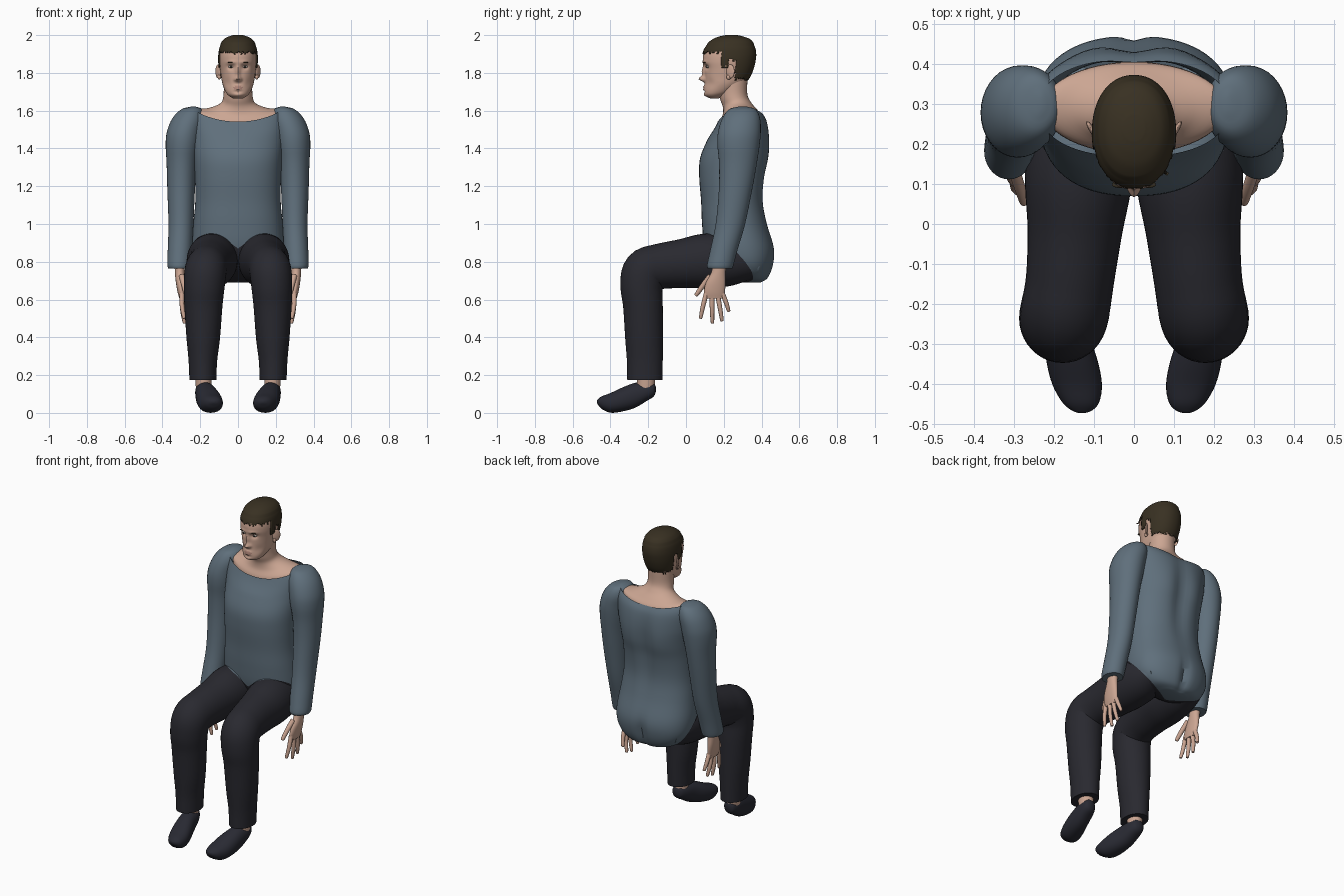
import bpy, bmesh, math, random
from mathutils import Vector

random.seed(4)
cube = bpy.data.objects.get("Cube")
if cube:
    bpy.data.objects.remove(cube, do_unlink=True)


def material(name, rgb):
    m = bpy.data.materials.new(name)
    m.use_nodes = True
    m.diffuse_color = (*rgb, 1)
    bsdf = next(n for n in m.node_tree.nodes if n.type == 'BSDF_PRINCIPLED')
    bsdf.inputs["Base Color"].default_value = (*rgb, 1)
    bsdf.inputs["Roughness"].default_value = 0.8
    return m


SWEATER = material("sweater blue grey", (.115, .16, .20))
TROUSERS = material("trouser charcoal", (.022, .022, .029))
SHOES = material("shoe charcoal", (.022, .023, .033))
SKIN = material("skin", (.60, .38, .29))
HAIR = material("hair brown", (.040, .030, .016))
LIPS = material("lips", (.45, .25, .20))
WHITE = material("eye white", (.55, .50, .46))
IRIS = material("iris", (.03, .025, .02))


def finish(bm, name, mats):
    bmesh.ops.recalc_face_normals(bm, faces=bm.faces)
    mesh = bpy.data.meshes.new(name)
    bm.to_mesh(mesh)
    bm.free()
    for m in mats:
        mesh.materials.append(m)
    ob = bpy.data.objects.new(name, mesh)
    bpy.context.collection.objects.link(ob)
    bpy.ops.object.select_all(action='DESELECT')
    ob.select_set(True)
    bpy.context.view_layer.objects.active = ob
    bpy.ops.object.shade_smooth_by_angle(angle=math.radians(50))
    return ob


def spline(stations, steps):
    """Smooth curve through the stations (x, y, z, half width, half depth)."""
    pts = [Vector(s) for s in stations]
    pts = [2 * pts[0] - pts[1]] + pts + [2 * pts[-1] - pts[-2]]
    out = []
    for a, b, c, d in zip(pts, pts[1:], pts[2:], pts[3:]):
        for i in range(steps):
            t = i / steps
            out.append(b + .5 * t * (c - a + t * (2 * a - 5 * b + 4 * c - d + t * (3 * (b - c) + d - a))))
    return out + [pts[-2]]


def loft(stations, axis=None, n=32, steps=4, power=2, caps=True):
    """Skin oval rings along a path; axis fixes the ring direction."""
    path = spline(stations, steps)
    bm = bmesh.new()
    rings = []
    for i, s in enumerate(path):
        p = Vector(s[:3])
        lo, hi = path[max(i - 1, 0)], path[min(i + 1, len(path) - 1)]
        t = Vector(axis) if axis else (Vector(hi[:3]) - Vector(lo[:3])).normalized()
        u = Vector((1, 0, 0))
        u = (u - t * u.dot(t)).normalized()
        v = t.cross(u)
        ring = []
        for k in range(n):
            a = math.tau * k / n
            c, q = math.cos(a), math.sin(a)
            c = math.copysign(abs(c) ** (2 / power), c)
            q = math.copysign(abs(q) ** (2 / power), q)
            ring.append(bm.verts.new(p + u * c * max(s[3], .003) + v * q * max(s[4], .003)))
        rings.append(ring)
    for r, q in zip(rings, rings[1:]):
        for k in range(n):
            bm.faces.new((r[k], r[(k + 1) % n], q[(k + 1) % n], q[k]))
    if caps:
        bm.faces.new(rings[0])
        bm.faces.new(rings[-1])
    return bm


def slabs(rows, grow=0):
    """Rows of (height, front, back, half width) as level stations."""
    return [(0, (f + b) / 2, z, w + grow, (b - f) / 2 + grow) for z, f, b, w in rows]


def sculpt(bm, bumps, side, mid):
    """Push the front (-1) or back (1) in y with soft mirrored bumps."""
    for v in bm.verts:
        if (v.co.y - mid) * side > 0:
            x, z = abs(v.co.x), v.co.z
            v.co.y += sum(d * math.exp(-((x - bx) / rx) ** 2 - ((z - bz) / rz) ** 2)
                          for bx, bz, rx, rz, d in bumps)


def drape(bm):
    """Raise the collar towards the shoulders and the nape."""
    for v in bm.verts:
        w = min(max((v.co.z - 1.45) / .1, 0), 1)
        v.co.z += w * (.05 * (v.co.x / .235) ** 2 + .15 * (v.co.y - .29))


def hem(bm, sides):
    """Cut along the slanting hem: sweater above (0), trousers below (1)."""
    for s in sides:
        bmesh.ops.bisect_plane(bm, geom=bm.verts[:] + bm.edges[:] + bm.faces[:],
                               plane_co=(0, .1, .87), plane_no=Vector((-.6 * s, 1, 1)).normalized())
    for f in bm.faces:
        c = f.calc_center_median()
        f.material_index = int(-.6 * abs(c.x) + c.y + c.z < .97)


def mirror(bm, s):
    for v in bm.verts:
        v.co.x *= s
    return bm


UP = (0, 0, 1)

# Sweater body with spine groove and open collar
torso = loft(slabs([(.69, .29, .40, .08), (.715, .23, .435, .17), (.78, .15, .462, .23),
                    (.87, .10, .468, .247), (1.0, .085, .432, .237), (1.12, .08, .412, .226),
                    (1.25, .07, .42, .228), (1.35, .075, .437, .235), (1.45, .115, .442, .245),
                    (1.52, .15, .432, .25), (1.56, .168, .41, .236)]),
             UP, 64, 5, 2.3)
torso.faces.ensure_lookup_table()
torso.faces.remove(torso.faces[-1])
sculpt(torso, [(0, 1.3, .05, .25, -.02), (0, .78, .025, .09, -.025), (.11, 1.38, .07, .12, .008)], 1, .3)
drape(torso)
hem(torso, (1, -1))
finish(torso, "sweater_body", [SWEATER, TROUSERS])

# Neck and bare upper chest
neck = loft(slabs([(1.53, .175, .405, .228), (1.56, .18, .40, .222), (1.595, .195, .375, .15),
                   (1.635, .195, .345, .092), (1.68, .18, .325, .077), (1.76, .165, .325, .075)]),
            UP, 48, 5)
drape(neck)
finish(neck, "neck_and_chest", [SKIN])

# Head, with the face shaped by soft bumps
HEAD = [(1.664, .13, .17, .025), (1.68, .103, .205, .05), (1.70, .096, .25, .066),
        (1.74, .10, .305, .082), (1.78, .10, .335, .089), (1.82, .098, .352, .095),
        (1.86, .09, .362, .099), (1.90, .092, .366, .098), (1.94, .11, .358, .09),
        (1.97, .145, .335, .07), (1.985, .18, .30, .045), (1.993, .215, .265, .02)]
head = loft(slabs(HEAD), UP, 96, 6, 2.15)
sculpt(head, [(0, 1.805, .011, .03, -.016), (0, 1.768, .013, .014, -.03), (.014, 1.765, .008, .008, -.012),
              (.037, 1.832, .018, .014, .015), (.033, 1.856, .026, .009, -.006),
              (0, 1.728, .022, .006, -.009), (0, 1.714, .02, .006, -.008), (0, 1.70, .02, .006, .004),
              (0, 1.68, .022, .010, -.006), (.06, 1.745, .02, .025, .006)], -1, .17)
for f in head.faces:
    c = f.calc_center_median()
    if c.y < .14 and ((c.x / .027) ** 2 + ((c.z - 1.721) / .011) ** 2) < 1:
        f.material_index = 1
finish(head, "head", [SKIN, LIPS])


# Cropped hair: an offset shell trimmed along the hairline
def hairline(y):
    if y < .19:
        return 1.908
    if y < .222:
        return 1.83
    return 1.865 if y < .262 else 1.765


hair = loft(slabs(HEAD, .006), UP, 96, 6, 2.15)
for v in hair.verts:
    if v.co.z > 1.95:
        v.co.z += .007
bald = [f for f in hair.faces
        if f.calc_center_median().z < hairline(f.calc_center_median().y) + random.uniform(-.006, .008)]
bmesh.ops.delete(hair, geom=bald, context='FACES')
shell = finish(hair, "hair", [HAIR]).modifiers.new("thickness", 'SOLIDIFY')
shell.thickness = .009
shell.offset = -1


def ball(name, centre, size, mat, s=1, tilt=0):
    bm = bmesh.new()
    bmesh.ops.create_uvsphere(bm, u_segments=20, v_segments=12, radius=1)
    for v in bm.verts:
        x, y, z = (a * b for a, b in zip(v.co, size))
        v.co = Vector((x + tilt * y, y, z)) + Vector(centre)
    finish(mirror(bm, s), name, [mat])


for s, side in ((1, "left_"), (-1, "right_")):
    # Face details
    ball(side + "ear", (.105, .235, 1.808), (.008, .022, .037), SKIN, s, .55)
    ball(side + "ear_lobe", (.099, .226, 1.778), (.009, .012, .014), SKIN, s)
    ball(side + "eye", (.037, .117, 1.833), (.014, .011, .007), WHITE, s)
    ball(side + "iris", (.037, .1075, 1.833), (.006, .003, .006), IRIS, s)
    ball(side + "eyebrow", (.036, .098, 1.855), (.019, .008, .003), HAIR, s, .1)

    # Sleeve, from rounded shoulder to cuff
    sleeve = loft([(.235, .30, 1.622, .01, .02), (.245, .298, 1.607, .055, .07), (.262, .292, 1.56, .085, .10),
                   (.283, .283, 1.49, .093, .113), (.292, .278, 1.42, .091, .112), (.298, .275, 1.32, .08, .10),
                   (.301, .262, 1.18, .073, .088), (.302, .235, 1.0, .066, .078),
                   (.308, .20, .86, .064, .072), (.312, .182, .785, .062, .07), (.312, .18, .765, .057, .065)],
                  UP, 36)
    finish(mirror(sleeve, s), side + "sleeve", [SWEATER])

    # Hand
    palm = loft([(.31, .178, .80, .026, .036), (.308, .172, .745, .026, .038), (.306, .158, .69, .023, .052),
                 (.30, .15, .64, .02, .056), (.296, .15, .605, .014, .05)], UP, 24)
    finish(mirror(palm, s), side + "palm", [SKIN])
    for finger, root, knuckle, tip in (
            ("thumb", (.298, .13, .725), (.285, .09, .675), (.275, .055, .625)),
            ("index_finger", (.298, .108, .635), (.296, .09, .565), (.286, .078, .505)),
            ("middle_finger", (.297, .138, .62), (.295, .138, .55), (.284, .14, .48)),
            ("ring_finger", (.297, .168, .62), (.295, .18, .555), (.284, .19, .492)),
            ("little_finger", (.297, .192, .635), (.295, .212, .585), (.286, .226, .54))):
        r = .012 if finger != "thumb" else .014
        end = Vector(tip) + (Vector(tip) - Vector(knuckle)) * .08
        bm = loft([(*root, r * 1.1, r * 1.1), (*knuckle, r, r), (*tip, r * .75, r * .75), (*end, .003, .003)], n=12)
        finish(mirror(bm, s), side + finger, [SKIN])

    # Bent trouser leg, from hip over the knee to the cuff
    leg = loft([(.115, .38, .785, .09, .07), (.128, .26, .80, .122, .125), (.138, .12, .805, .134, .145),
                (.148, -.02, .79, .118, .13), (.16, -.14, .775, .11, .12), (.172, -.215, .748, .111, .12),
                (.179, -.235, .67, .108, .112), (.183, -.228, .57, .101, .105), (.184, -.222, .40, .089, .10),
                (.186, -.218, .28, .076, .095), (.186, -.218, .175, .071, .093)], n=40, steps=5)
    hem(leg, (1,))
    finish(mirror(leg, s), side + "trouser_leg", [SWEATER, TROUSERS])

    # Ankle and pointed-down shoe
    ankle = loft([(.186, -.215, .22, .042, .048), (.183, -.212, .16, .042, .048), (.18, -.215, .10, .04, .045)],
                 UP, 24)
    finish(mirror(ankle, s), side + "ankle", [SKIN])
    shoe = loft([(.184, -.16, .125, .012, .015), (.182, -.172, .122, .034, .036), (.178, -.21, .112, .048, .05),
                 (.17, -.27, .093, .055, .066), (.155, -.34, .07, .064, .063), (.142, -.40, .053, .062, .052),
                 (.133, -.445, .054, .046, .034), (.13, -.465, .058, .026, .016), (.13, -.472, .06, .008, .006)],
                (0, -1, 0), 32, 4, 2.2)
    finish(mirror(shoe, s), side + "shoe", [SHOES])
